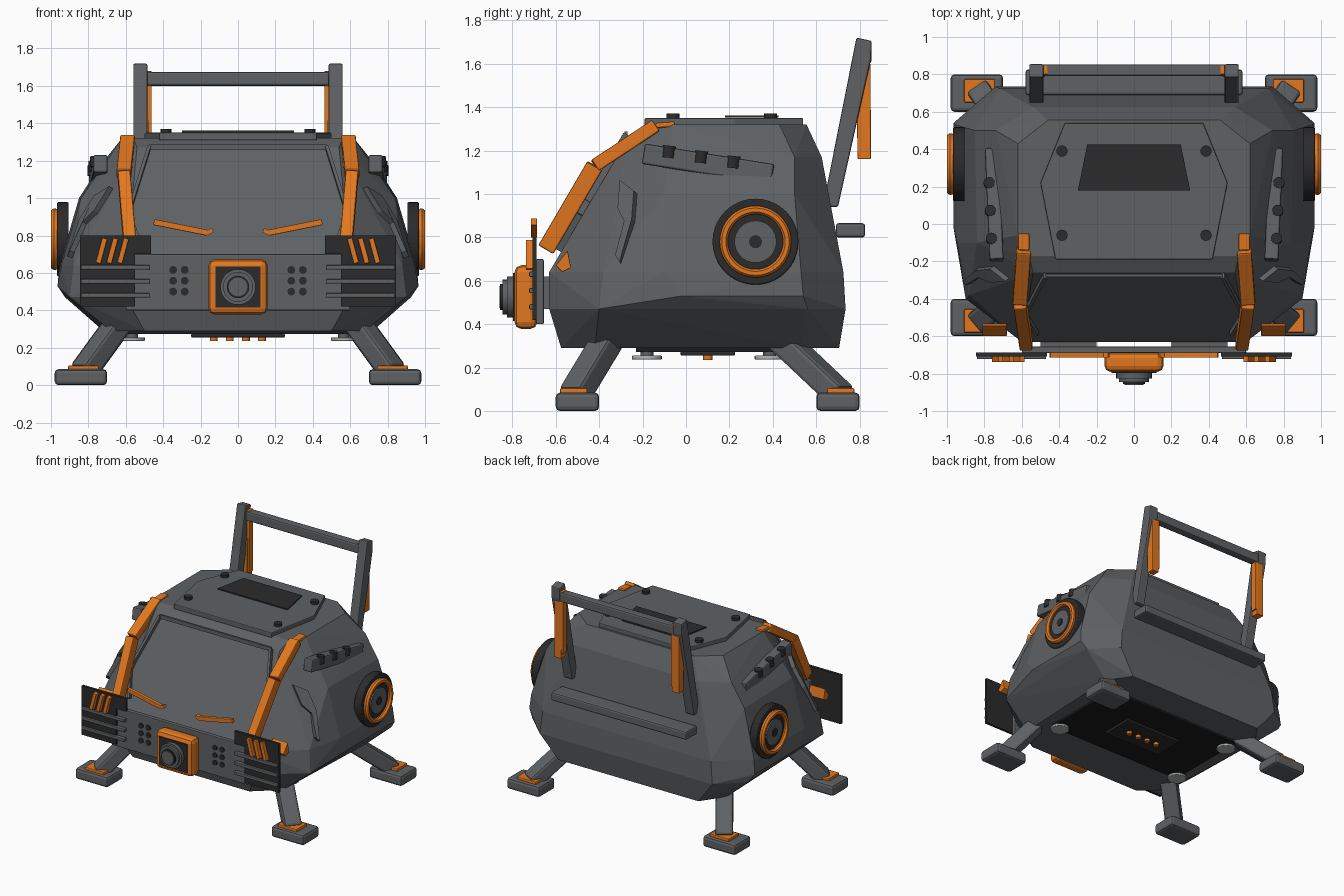
import bpy, bmesh, math
from mathutils import Vector, Matrix

if "Cube" in bpy.data.objects:
    bpy.data.objects.remove(bpy.data.objects["Cube"])


def material(name, *rgb):
    m = bpy.data.materials.new(name)
    m.diffuse_color = (*rgb, 1)
    m.use_nodes = True
    m.node_tree.nodes["Principled BSDF"].inputs["Base Color"].default_value = m.diffuse_color
    return m


GREY = material("hull grey", 0.112, 0.120, 0.127)
DARK = material("dark rubber", 0.024, 0.024, 0.025)
BLACK = material("belly black", 0.011, 0.011, 0.011)
ORANGE = material("orange", 0.76, 0.185, 0.014)
PALE = material("pale grey", 0.45, 0.46, 0.46)


def finish(name, bm, mat, bevel=0.0, smooth=False, segs=2):
    bmesh.ops.recalc_face_normals(bm, faces=bm.faces)
    me = bpy.data.meshes.new(name)
    bm.to_mesh(me)
    bm.free()
    me.materials.append(mat)
    ob = bpy.data.objects.new(name, me)
    bpy.context.collection.objects.link(ob)
    if bevel:
        b = ob.modifiers.new("bevel", "BEVEL")
        b.width, b.segments, b.limit_method = bevel, segs, "ANGLE"
    if smooth:
        bpy.ops.object.select_all(action="DESELECT")
        ob.select_set(True)
        bpy.context.view_layer.objects.active = ob
        bpy.ops.object.shade_smooth_by_angle(angle=math.radians(35))
    return ob


def box(name, x, y, z, mat, bevel=0.0):
    """Box from (low, high) ranges."""
    bm = bmesh.new()
    mid = [(r[0] + r[1]) / 2 for r in (x, y, z)]
    size = [abs(r[1] - r[0]) for r in (x, y, z)]
    bmesh.ops.create_cube(bm, size=1, matrix=Matrix.Translation(mid) @ Matrix.Diagonal((*size, 1)))
    return finish(name, bm, mat, bevel)


def frame(a, b, ref):
    """Matrix at the middle of a-b, z along it, x nearest to ref."""
    a, b = Vector(a), Vector(b)
    d = (b - a).normalized()
    r = Vector(ref)
    r = (r - d * r.dot(d)).normalized()
    m = Matrix((r, d.cross(r), d)).transposed().to_4x4()
    return Matrix.Translation((a + b) / 2) @ m, (b - a).length


def beam(name, a, b, w, h, mat, ref=(1, 0, 0), bevel=0.0):
    bm = bmesh.new()
    m, length = frame(a, b, ref)
    bmesh.ops.create_cube(bm, size=1, matrix=m @ Matrix.Diagonal((w, h, length, 1)))
    return finish(name, bm, mat, bevel)


def rod(name, a, b, r, mat, n=24, bevel=0.0):
    bm = bmesh.new()
    d = Vector(b) - Vector(a)
    m, length = frame(a, b, (0, 1, 0) if abs(d.y) < 0.5 * d.length else (1, 0, 0))
    bmesh.ops.create_cone(bm, cap_ends=True, segments=n, radius1=r, radius2=r, depth=length, matrix=m)
    return finish(name, bm, mat, bevel, True)


def prism(name, pts, axis, lo, hi, mat, bevel=0.0):
    """Extrude an outline along x (pts are y,z) or z (pts are x,y)."""
    bm = bmesh.new()
    put = (lambda p, t: (t, *p)) if axis == "x" else (lambda p, t: (*p, t))
    f = bm.faces.new([bm.verts.new(put(p, lo)) for p in pts])
    ext = bmesh.ops.extrude_face_region(bm, geom=[f])
    move = put((0, 0), hi - lo)
    bmesh.ops.translate(bm, vec=move, verts=[v for v in ext["geom"] if isinstance(v, bmesh.types.BMVert)])
    return finish(name, bm, mat, bevel)


# Hull: faceted shell through half sections, mirrored
sections = {
    1.32: [(0.56, -0.17), (0.62, -0.06), (0.62, 0.43), (0.46, 0.555)],
    1.27: [(0.54, -0.26)],
    1.17: [(0.54, 0.625), (0.74, 0.5)],
    1.00: [(0.84, -0.10), (0.85, 0.50)],
    0.64: [(0.60, -0.63), (0.88, -0.38), (0.945, -0.1), (0.955, 0.53), (0.72, 0.725)],
    0.53: [(0.965, -0.02), (0.965, 0.54)],
    0.47: [(0.60, -0.63), (0.90, -0.40), (0.925, 0.56), (0.74, 0.735)],
    0.29: [(0.50, -0.575), (0.68, -0.42), (0.72, 0.53), (0.60, 0.705)],
}
bm = bmesh.new()
for z, pts in sections.items():
    for x, y in pts:
        for s in (1, -1):
            bm.verts.new((s * x, y, z))
bmesh.ops.convex_hull(bm, input=bm.verts)
bmesh.ops.dissolve_limit(bm, angle_limit=0.03, verts=bm.verts, edges=bm.edges)
hull = finish("hull", bm, GREY)
bpy.context.view_layer.update()


def drape(name, outline, s, thick, mat):
    """Plate lying on the hull side, outline in y,z."""
    bm = bmesh.new()
    vs = []
    for y, z in outline:
        ok, p, n, _ = hull.ray_cast((2 * s, y, z), (-s, 0, 0))
        if ok:
            vs.append((p, n))
    low = [bm.verts.new(p - n * 0.01) for p, n in vs]
    top = [bm.verts.new(p + n * thick) for p, n in vs]
    bm.faces.new(low)
    bm.faces.new(top)
    for i in range(len(vs)):
        j = (i + 1) % len(vs)
        bm.faces.new((low[i], low[j], top[j], top[i]))
    return finish(name, bm, mat)


def sym(half):
    return half + [(-x, y) for x, y in reversed(half)]


# Roof hatch with dark panel
prism("roof_hatch", sym([(0.37, 0.54), (0.50, 0.22), (0.42, -0.19)]), "z", 1.31, 1.35, GREY, 0.006)
prism("roof_panel", sym([(0.25, 0.425), (0.30, 0.18)]), "z", 1.352, 1.361, DARK)

# Windscreen frame
win = [(0.475, 1.265), (0.57, 0.96), (0.58, 0.90), (0.52, 0.735)]


def on_glass(x, z, off=0.015):
    return (x, -0.63 + (z - 0.64) * 0.587 - off * 0.86, z + off * 0.5)


for s in (1, -1):
    for (x0, z0), (x1, z1) in zip(win, win[1:]):
        beam("window_frame_side", on_glass(s * x0, z0), on_glass(s * x1, z1), 0.018, 0.03, GREY)
beam("window_frame_top", on_glass(-0.475, 1.265), on_glass(0.475, 1.265), 0.015, 0.03, GREY, (0, 1, 0))

# Nose panel and camera
box("nose_panel", (-0.60, 0.60), (-0.69, -0.655), (0.40, 0.70), GREY, 0.006)
for s in (1, -1):
    box("nose_mount", (s * 0.2, s * 0.5), (-0.66, -0.60), (0.47, 0.62), GREY)
box("camera_housing", (-0.158, 0.158), (-0.79, -0.685), (0.378, 0.672), ORANGE, 0.032)
box("camera_face", (-0.12, 0.12), (-0.797, -0.78), (0.415, 0.635), DARK)
for r, y, m in ((0.095, -0.825, GREY), (0.08, -0.845, GREY), (0.06, -0.856, DARK), (0.05, -0.860, GREY)):
    rod("camera_lens", (0, -0.78, 0.525), (0, y, 0.525), r, m, 28)

# Belly plate, lamp strip
box("belly_plate", (-0.60, 0.60), (-0.23, 0.46), (0.273, 0.295), BLACK)
box("lamp_plate", (-0.25, 0.25), (-0.025, 0.225), (0.255, 0.275), DARK, 0.005)
for i in range(4):
    rod("belly_lamp", (-0.13 + i * 0.086, 0.1, 0.26), (-0.13 + i * 0.086, 0.1, 0.235), 0.021, ORANGE, 12)

# Rear bumper and carry bar
box("rear_bumper", (-0.58, 0.58), (0.69, 0.825), (0.80, 0.865), GREY, 0.012)
box("carry_bar", (-0.49, 0.49), (0.79, 0.854), (1.60, 1.675), GREY, 0.012)

for s in (1, -1):
    # Handle posts
    post = [(0.785, 1.72), (0.855, 1.705), (0.852, 1.62), (0.70, 0.94), (0.63, 0.94)]
    prism("handle_post", post, "x", s * 0.485, s * 0.56, GREY, 0.008)
    prism("handle_grip", [(0.85, 1.60), (0.852, 1.16), (0.79, 1.16), (0.787, 1.40), (0.82, 1.60)],
          "x", s * 0.475, s * 0.535, ORANGE, 0.005)
    box("handle_trim", (s * 0.462, s * 0.487), (0.80, 0.848), (1.20, 1.68), ORANGE, 0.004)

    # Wheels: tyre, ring, hub
    c = lambda x: (s * x, 0.32, 0.78)
    rod("tyre", c(0.905), c(0.967), 0.198, DARK, 40, 0.006)
    bm = bmesh.new()
    prof = [(0.16, 0.955), (0.165, 0.985), (0.155, 0.999), (0.137, 0.999), (0.127, 0.985), (0.127, 0.955)]
    n = 40
    rings = [[bm.verts.new((s * x, 0.32 + r * math.cos(k * math.tau / n), 0.78 + r * math.sin(k * math.tau / n)))
              for r, x in prof] for k in range(n)]
    for k in range(n):
        for i in range(len(prof) - 1):
            q, t = rings[k], rings[(k + 1) % n]
            bm.faces.new((q[i], q[i + 1], t[i + 1], t[i]))
    finish("wheel_ring", bm, ORANGE, smooth=True)
    rod("wheel_dish", c(0.95), c(0.975), 0.128, DARK, 40)
    rod("wheel_hub", c(0.95), c(0.984), 0.097, GREY, 32)
    rod("wheel_cap", c(0.95), c(0.990), 0.03, DARK, 20)

    # Side pods with knobs on top
    a, b = Vector((s * 0.735, -0.195, 1.185)), Vector((s * 0.76, 0.40, 1.09))
    beam("side_pod", a, b, 0.075, 0.095, GREY, bevel=0.01)
    for t in (0.19, 0.44, 0.69):
        p = a.lerp(b, t) + Vector((s * 0.022, 0, 0))
        rod("pod_knob", p, p + Vector((0, 0.006, 0.055)), 0.03, DARK, 16)

    # Orange hood straps
    path = [(0.59, -0.05, 1.322), (0.59, -0.14, 1.315), (0.61, -0.42, 1.13), (0.577, -0.645, 0.745)]
    path = [(s * x, y, z) for x, y, z in path]
    for k, (w, h) in enumerate(((0.06, 0.025), (0.078, 0.062), (0.068, 0.08))):
        beam("hood_strap", path[k], path[k + 1], w, h, ORANGE, bevel=0.008)

    # Wipers
    beam("wiper_arm", (s * 0.45, -0.70, 0.872), (s * 0.165, -0.70, 0.815), 0.028, 0.032, ORANGE, (0, 1, 0), 0.004)
    beam("wiper_tip", (s * 0.175, -0.70, 0.81), (s * 0.135, -0.70, 0.828), 0.028, 0.024, ORANGE, (0, 1, 0))

    # Slatted front guards with orange slashes
    box("guard_top", (s * 0.465, s * 0.845), (-0.708, -0.688), (0.70, 0.80), DARK)
    box("guard_back", (s * 0.55, s * 0.845), (-0.706, -0.688), (0.42, 0.70), DARK)
    for z in (0.63, 0.555, 0.48):
        box("guard_slat", (s * 0.47, s * 0.84), (-0.722, -0.69), (z - 0.012, z + 0.012), GREY, 0.005)
    for x in (0.615, 0.672, 0.73):
        beam("guard_slash", (s * (x - 0.018), -0.718, 0.785), (s * (x + 0.018), -0.718, 0.652),
             0.028, 0.04, ORANGE, bevel=0.004)

    # Vent holes beside the camera
    for x in (0.285, 0.347):
        for z in (0.50, 0.558, 0.616):
            rod("vent_hole", (s * x, -0.68, z), (s * x, -0.697, z), 0.021, DARK, 14)

    # Roof bolts
    for y in (0.39, -0.06):
        rod("roof_bolt", (s * 0.385, y, 1.34), (s * 0.385, y, 1.37), 0.03, DARK, 16)

    # Corner fin and marker wedge
    drape("corner_fin", [(-0.29, 1.05), (-0.225, 1.0), (-0.235, 0.87), (-0.30, 0.68), (-0.32, 0.71),
                         (-0.27, 0.86), (-0.30, 0.92)], s, 0.03, GREY)
    prism("corner_marker", [(-0.60, 0.67), (-0.545, 0.74), (-0.53, 0.66), (-0.57, 0.64)],
          "x", s * 0.68, s * 0.81, ORANGE, 0.004)

    # Legs, feet and belly discs
    for top, low, foot_y in ((0.46, 0.715, 0.70), (-0.37, -0.515, -0.50)):
        ty = top - (low - top) * 0.1
        beam("leg", (s * 0.635, ty, 0.335), (s * 0.828, low, 0.07), 0.125, 0.11, GREY,
             (-(low - ty), s * 0.193, 0), 0.018)
        box("foot", (s * 0.70, s * 0.98), (foot_y - 0.1, foot_y + 0.1), (0, 0.085), GREY, 0.02)
        box("foot_plate", (s * 0.745, s * 0.908), (low - 0.065, low + 0.06), (0.07, 0.105), ORANGE, 0.006)
    for y in (-0.18, 0.385):
        rod("belly_disc", (s * 0.565, y, 0.255), (s * 0.565, y, 0.237), 0.069, PALE, 24, 0.004)
        rod("belly_disc_stem", (s * 0.565, y, 0.28), (s * 0.565, y, 0.25), 0.03, GREY, 12)
